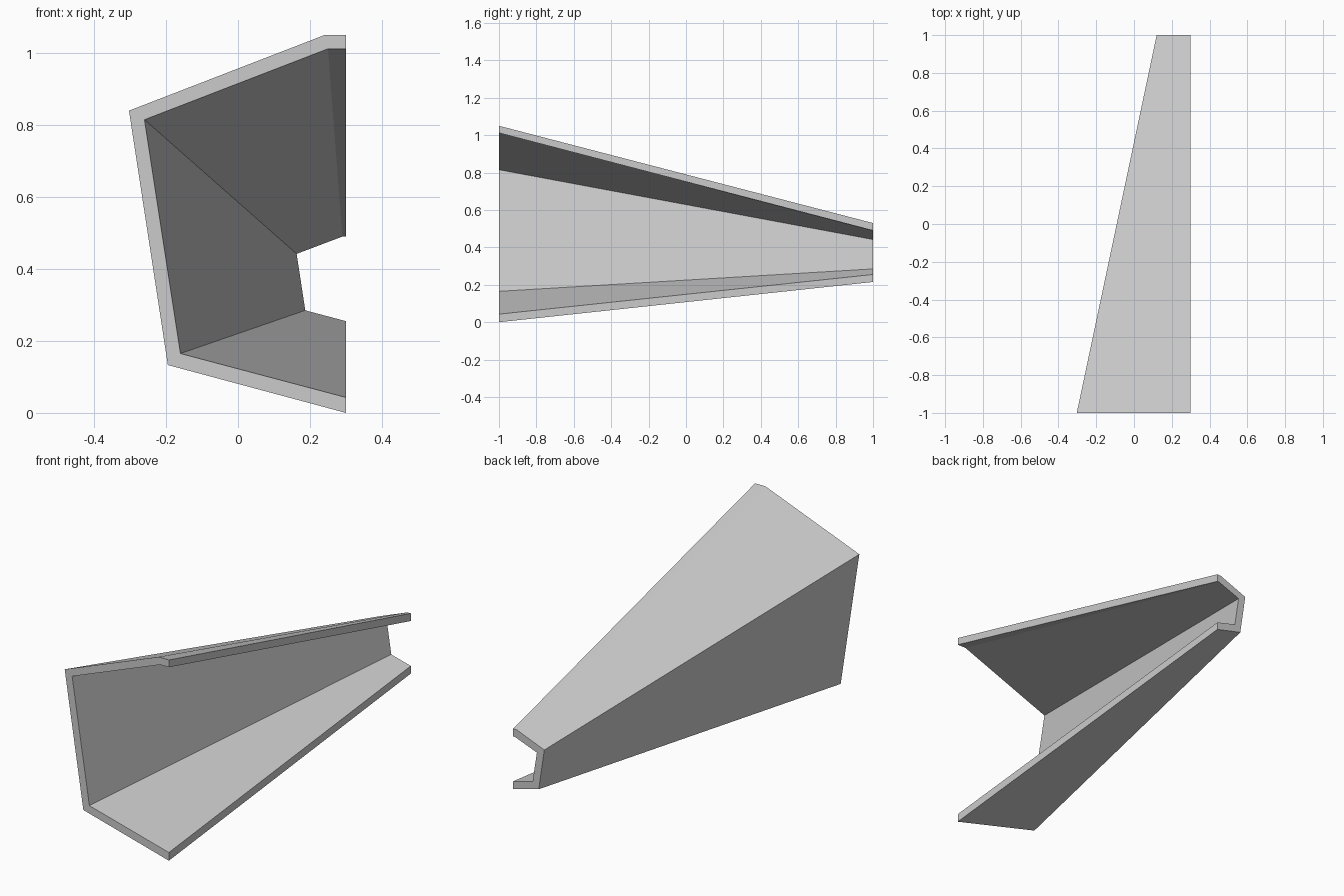
import bpy
import bmesh

if "Cube" in bpy.data.objects:
    bpy.data.objects.remove(bpy.data.objects["Cube"])

# Single plain grey finish
grey = bpy.data.materials.new("light_grey")
grey.diffuse_color = (0.6, 0.6, 0.6, 1.0)
grey.use_nodes = True
grey.node_tree.nodes["Principled BSDF"].inputs["Base Color"].default_value = grey.diffuse_color

# Channel cross-sections (x, z): outer skin from top lip to bottom lip,
# then inner skin back up to the top lip
front = [(0.30, 1.05), (0.24, 1.05), (-0.303, 0.84), (-0.195, 0.133), (0.30, 0.0),
         (0.30, 0.043), (-0.16, 0.165), (-0.26, 0.815), (0.25, 1.012), (0.30, 1.012)]
back = [(0.30, 0.53), (0.28, 0.53), (0.12, 0.467), (0.152, 0.253), (0.30, 0.215),
        (0.30, 0.255), (0.187, 0.285), (0.163, 0.442), (0.29, 0.49), (0.30, 0.49)]

bm = bmesh.new()
rings = [[bm.verts.new((x, y, z)) for x, z in profile]
         for y, profile in ((-1.0, front), (1.0, back))]
n = len(front)

# Tapered walls between the two sections
for i in range(n):
    j = (i + 1) % n
    bm.faces.new((rings[0][i], rings[0][j], rings[1][j], rings[1][i]))

# End caps, one quad per wall segment
for ring in rings:
    for i in range(n // 2 - 1):
        bm.faces.new((ring[i], ring[i + 1], ring[n - 2 - i], ring[n - 1 - i]))

bmesh.ops.recalc_face_normals(bm, faces=bm.faces)
mesh = bpy.data.meshes.new("tapered_channel")
bm.to_mesh(mesh)
bm.free()
mesh.materials.append(grey)
channel = bpy.data.objects.new("tapered_channel", mesh)
bpy.context.collection.objects.link(channel)
